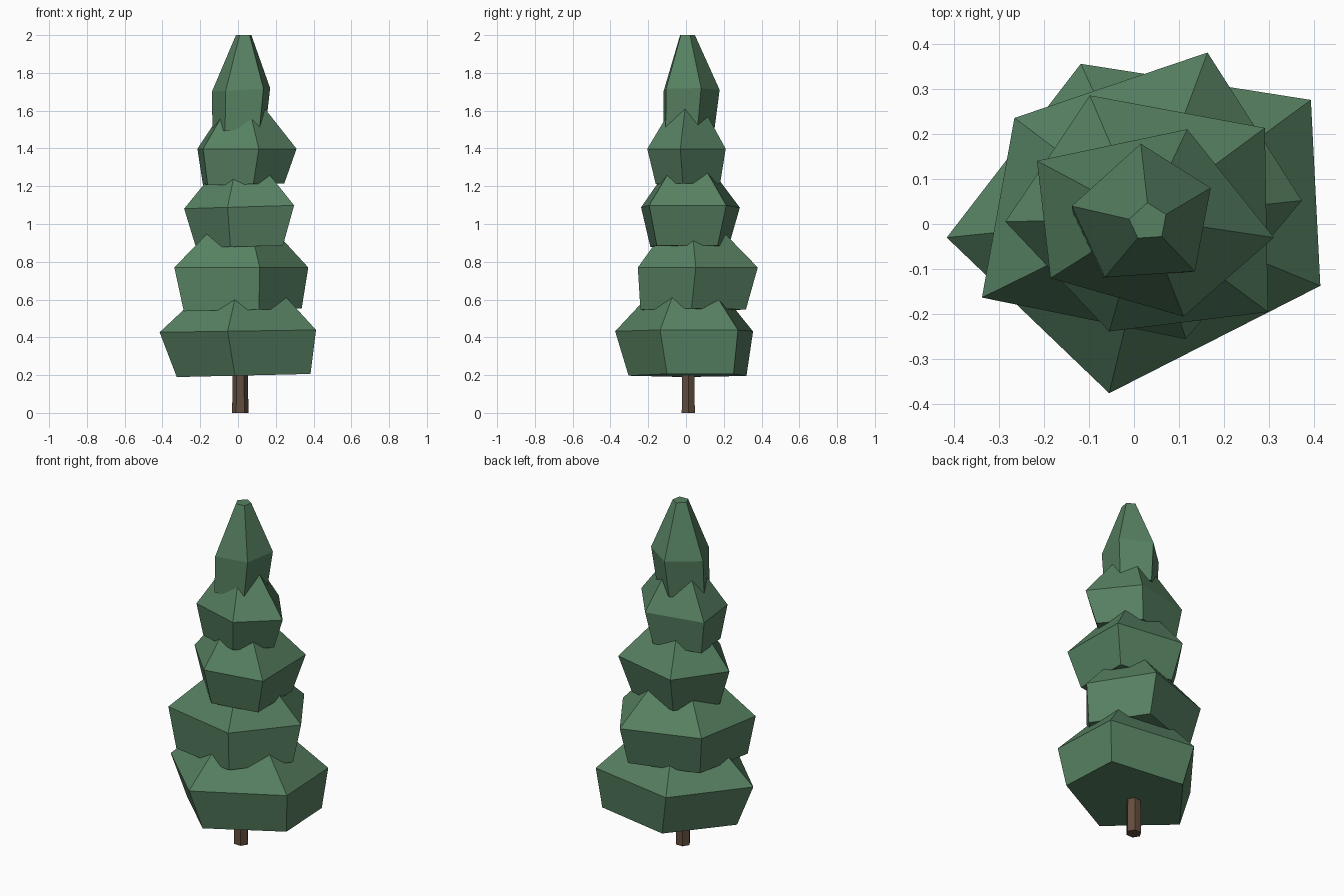
import bpy, bmesh, math

if "Cube" in bpy.data.objects:
    bpy.data.objects.remove(bpy.data.objects["Cube"])


def make_material(name, colour):
    m = bpy.data.materials.new(name)
    m.diffuse_color = (*colour, 1)
    m.use_nodes = True
    m.node_tree.nodes["Principled BSDF"].inputs["Base Color"].default_value = m.diffuse_color
    return m


foliage = make_material("foliage green", (0.095, 0.22, 0.122))
bark = make_material("bark brown", (0.125, 0.075, 0.047))


def lofted(name, rings, mat):
    """Closed flat-faced solid through rings with equal point counts."""
    bm = bmesh.new()
    loops = [[bm.verts.new(p) for p in r] for r in rings]
    n = len(loops[0])
    for a, b in zip(loops, loops[1:]):
        for i in range(n):
            j = (i + 1) % n
            bm.faces.new((a[i], a[j], b[j], b[i]))
    bm.faces.new(loops[0][::-1])
    bm.faces.new(loops[-1])
    bmesh.ops.recalc_face_normals(bm, faces=bm.faces)
    mesh = bpy.data.meshes.new(name)
    bm.to_mesh(mesh)
    bm.free()
    mesh.materials.append(mat)
    obj = bpy.data.objects.new(name, mesh)
    bpy.context.collection.objects.link(obj)


def tier(name, outline, low, mid, high):
    """Uneven pentagon at mid height, shrunk towards a lower and an upper ring.
    low / high: (height, scale, centre x, centre y); mid: (height, tilt)."""
    cx = (min(p[0] for p in outline) + max(p[0] for p in outline)) / 2
    cy = (min(p[1] for p in outline) + max(p[1] for p in outline)) / 2

    def ring(z, s, ox, oy, tilt=0):
        return [(ox + s * (x - cx), oy + s * (y - cy), z + tilt * (x - cx))
                for x, y in outline]

    lofted(name, [ring(*low, 0.02), ring(mid[0], 1, cx, cy, mid[1]), ring(*high)], foliage)


# Foliage, bottom to top
tier("foliage_tier_1",
     [(-.055, -.375), (.413, -.137), (.392, .275), (-.118, .355), (-.415, -.03)],
     (.198, .855, .03, .008), (.433, .015), (.75, .24, .03, .01))
tier("foliage_tier_2",
     [(-.337, -.163), (.115, -.255), (.372, .052), (.163, .38), (-.265, .235)],
     (.545, .88, .025, .038), (.77, 0), (1.07, .2, .025, .025))
tier("foliage_tier_3",
     [(-.055, -.238), (.297, -.195), (.29, .213), (-.098, .285), (-.285, .005)],
     (.88, .79, .008, .018), (1.09, .03), (1.36, .25, .015, .015))
tier("foliage_tier_4",
     [(-.185, -.12), (.11, -.205), (.31, -.03), (.118, .21), (-.215, .14)],
     (1.21, .82, .03, .01), (1.398, 0), (1.67, .25, .03, .01))
tier("foliage_tier_5",
     [(-.065, -.118), (.135, -.105), (.17, .08), (.015, .178), (-.138, .04)],
     (1.495, .91, .005, .015), (1.71, .06), (2.0, .265, .03, .008))

# Hexagonal trunk
lofted("trunk",
       [[(.012 + r * math.cos(i * math.pi / 3), .012 + .93 * r * math.sin(i * math.pi / 3), z)
         for i in range(6)] for z, r in ((0, .043), (.3, .04))], bark)
